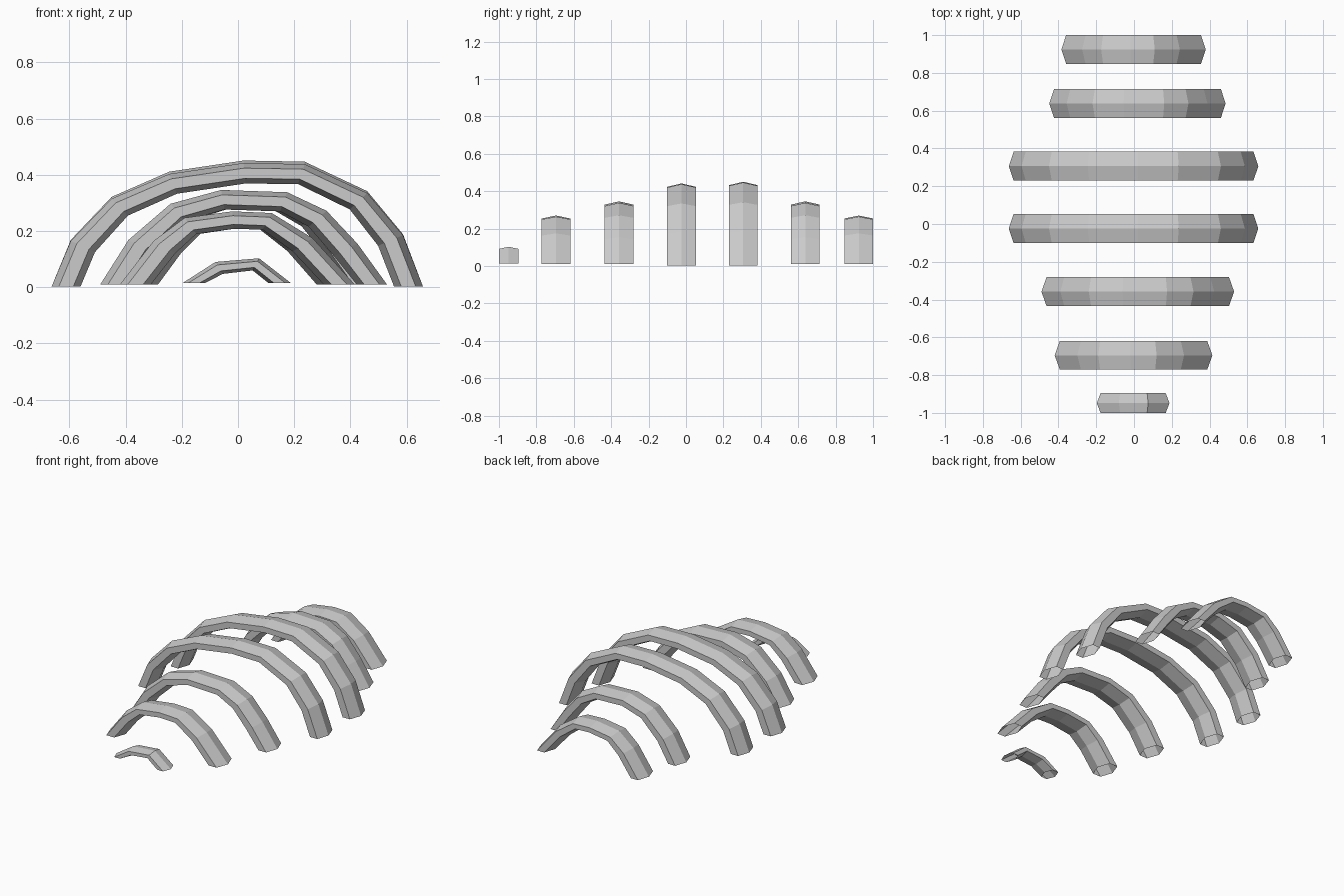
import bpy, bmesh
from mathutils import Vector

if "Cube" in bpy.data.objects:
    bpy.data.objects.remove(bpy.data.objects["Cube"])

# Outer ridge outlines (x, z) of the arches, left foot to right foot
LARGE = [(-.663, .003), (-.595, .165), (-.45, .315), (-.245, .403), (.02, .442),
         (.237, .438), (.46, .335), (.587, .185), (.658, .003)]
MEDIUM = [(-.49, .01), (-.39, .168), (-.24, .297), (-.06, .346), (.175, .338),
          (.315, .272), (.425, .155), (.53, .01)]
SMALL = [(-.42, .01), (-.30, .165), (-.19, .247), (-.02, .27), (.12, .264),
         (.265, .175), (.415, .01)]
TINY = [(-.197, .015), (-.08, .09), (.075, .103), (.188, .015)]

# Six-sided section: (share of thickness inward, share of half depth)
HEX = [(0, 0), (.25, 1), (.75, 1), (1, 0), (.75, -1), (.25, -1)]


def rib(name, outline, y, half_depth, foot, crown, sx=1.0, sz=1.0):
    """Sweep the hexagon along an arch; feet are cut level, the crown is thinner."""
    pts = [Vector((x * sx, z * sz if 0 < i < len(outline) - 1 else z))
           for i, (x, z) in enumerate(outline)]
    bm = bmesh.new()
    rings = []
    last = len(pts) - 1
    for i, p in enumerate(pts):
        if i == 0:
            n = Vector((1, 0))
        elif i == last:
            n = Vector((-1, 0))
        else:
            d = (p - pts[i - 1]).normalized() + (pts[i + 1] - p).normalized()
            n = Vector((d.y, -d.x)).normalized()
        off = Vector((n.x * foot, n.y * crown))
        rings.append([bm.verts.new((p.x + off.x * a, y + b * half_depth, p.y + off.y * a))
                      for a, b in HEX])
    for r, s in zip(rings, rings[1:]):
        for k in range(6):
            j = (k + 1) % 6
            bm.faces.new((r[k], r[j], s[j], s[k]))
    bmesh.ops.recalc_face_normals(bm, faces=bm.faces)
    mesh = bpy.data.meshes.new(name)
    bm.to_mesh(mesh)
    bm.free()
    bpy.context.collection.objects.link(bpy.data.objects.new(name, mesh))


# Ribs from front to back
rib("front_tip_rib", TINY, -.948, .052, .08, .045)
rib("front_small_rib", SMALL, -.695, .0765, .11, .062)
rib("front_medium_rib", MEDIUM, -.358, .0765, .108, .07)
rib("front_large_rib", LARGE, -.024, .0765, .103, .073)
rib("back_large_rib", LARGE, .306, .0765, .103, .073, sz=1.02)
rib("back_medium_rib", MEDIUM, .638, .0765, .10, .07, sx=.915)
rib("back_small_rib", SMALL, .924, .0765, .10, .062, sx=.915)
